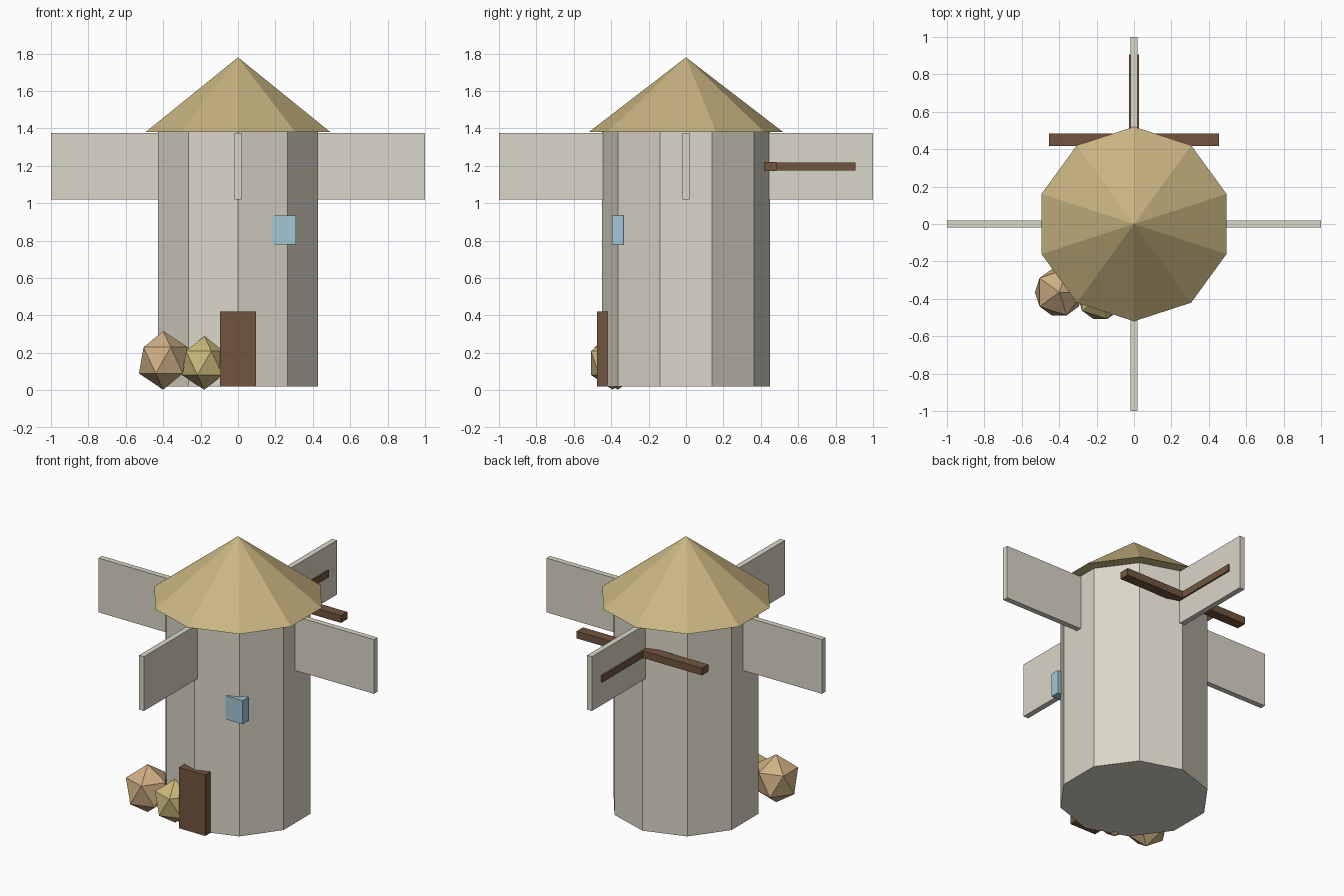
import bpy
from math import radians, cos, sin

if "Cube" in bpy.data.objects:
    bpy.data.objects.remove(bpy.data.objects["Cube"])


def material(name, rgb):
    m = bpy.data.materials.new(name)
    m.diffuse_color = (*rgb, 1)
    m.use_nodes = True
    m.node_tree.nodes["Principled BSDF"].inputs["Base Color"].default_value = m.diffuse_color
    return m


plaster = material("plaster", (0.70, 0.67, 0.58))
thatch = material("thatch", (0.58, 0.46, 0.22))
wood = material("wood", (0.17, 0.09, 0.05))
glass = material("glass", (0.36, 0.57, 0.66))
tan = material("tan_straw", (0.62, 0.43, 0.23))
yellow = material("yellow_straw", (0.60, 0.49, 0.20))


def finish(name, mat):
    ob = bpy.context.object
    ob.name = name
    ob.data.materials.append(mat)
    return ob


def box(name, lo, hi, mat, turn=0):
    """Box from min and max corner, then swung about the z axis."""
    c = [(a + b) / 2 for a, b in zip(lo, hi)]
    t = radians(turn)
    pos = (c[0] * cos(t) - c[1] * sin(t), c[0] * sin(t) + c[1] * cos(t), c[2])
    bpy.ops.mesh.primitive_cube_add(size=1, location=pos, rotation=(0, 0, t))
    ob = finish(name, mat)
    ob.scale = [b - a for a, b in zip(lo, hi)]
    return ob


def ball(name, pos, radius, height, mat):
    bpy.ops.mesh.primitive_ico_sphere_add(subdivisions=1, radius=1, location=pos)
    finish(name, mat).scale = (radius, radius, height)


# Ten-sided tower and roof, with corners on the y axis
bpy.ops.mesh.primitive_cylinder_add(vertices=10, radius=0.45, depth=1.36, location=(0, 0, 0.70))
finish("tower", plaster)
bpy.ops.mesh.primitive_cone_add(vertices=10, radius1=0.52, depth=0.40, location=(0, 0, 1.58))
finish("roof", thatch)

# Four upright sails around the tower top
for i in range(4):
    box(f"sail_{i + 1}", (0.42, -0.018, 1.02), (1.0, 0.018, 1.376), plaster, 90 * i)

# Crossed beams at the back
box("cross_beam", (-0.455, 0.418, 1.173), (0.455, 0.484, 1.22), wood)
box("long_beam", (-0.028, 0.40, 1.174), (0.028, 0.905, 1.219), wood)

# Door and window
box("door", (-0.095, -0.475, 0.02), (0.095, -0.415, 0.42), wood)
box("window", (0.185, -0.395, 0.78), (0.31, -0.335, 0.935), glass)

# Straw bundles by the door
ball("large_bundle", (-0.40, -0.365, 0.16), 0.145, 0.157, tan)
ball("small_bundle", (-0.18, -0.393, 0.146), 0.135, 0.143, yellow)
